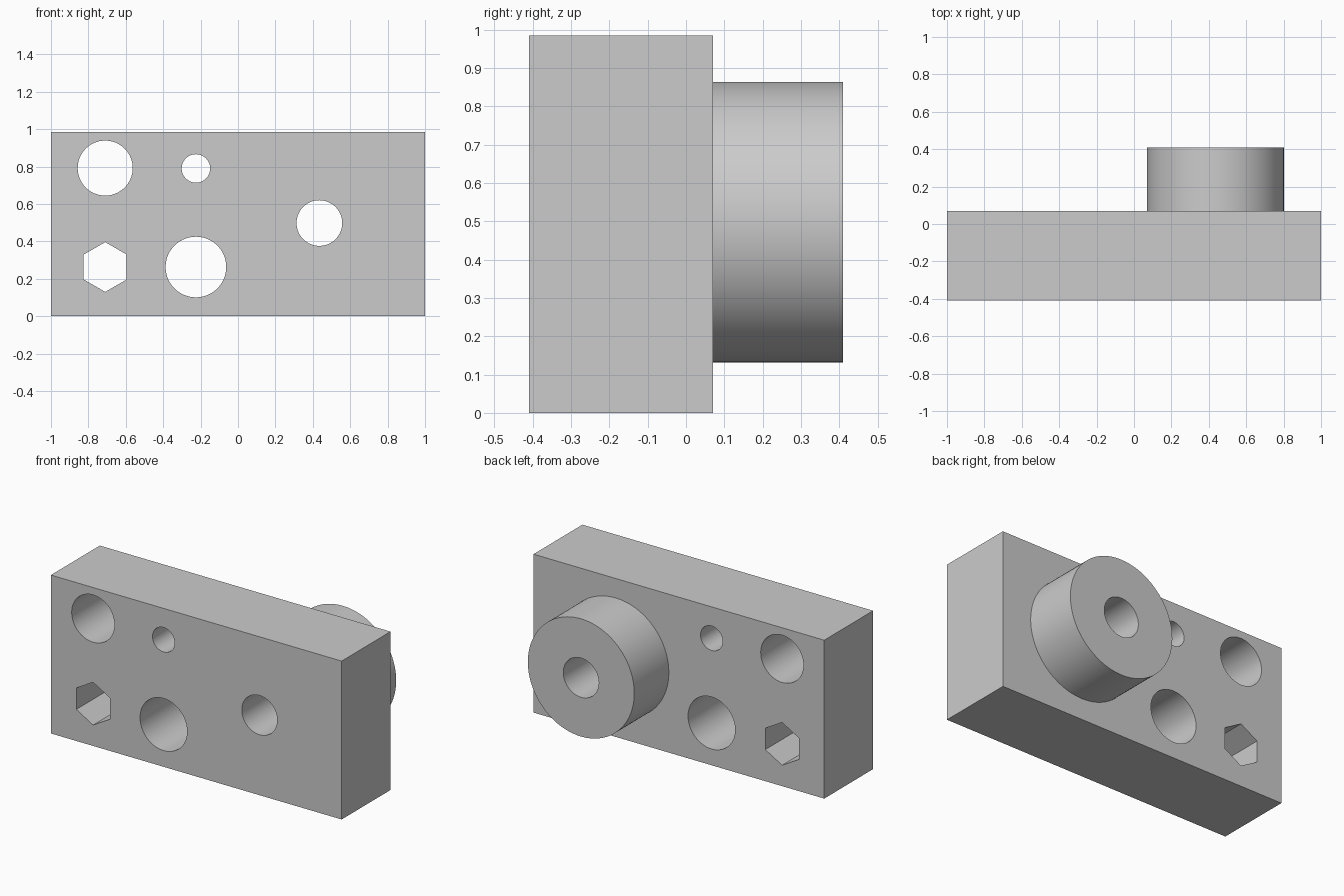
import bpy
import math

cube = bpy.data.objects.get("Cube")
if cube:
    bpy.data.objects.remove(cube, do_unlink=True)

FRONT, BACK, BOSS_END = -0.41, 0.07, 0.41
HEIGHT = 0.985

grey = bpy.data.materials.new("plain_grey")
grey.use_nodes = True
colour = (0.6, 0.6, 0.6, 1)
grey.diffuse_color = colour
grey.node_tree.nodes["Principled BSDF"].inputs["Base Color"].default_value = colour


def rod(name, x, z, radius, y0, y1, sides=96):
    """Cylinder or prism running along y, with a corner pointing up."""
    bpy.ops.mesh.primitive_cylinder_add(
        vertices=sides, radius=radius, depth=y1 - y0,
        location=(x, (y0 + y1) / 2, z), rotation=(math.pi / 2, 0, 0))
    obj = bpy.context.object
    obj.name = name
    obj.data.materials.append(grey)
    return obj


def combine(target, tool, operation):
    """Apply a boolean and remove the tool object."""
    tool.hide_render = True
    mod = target.modifiers.new(tool.name, 'BOOLEAN')
    mod.operation = operation
    mod.solver = 'EXACT'
    mod.object = tool
    bpy.context.view_layer.objects.active = target
    bpy.ops.object.modifier_apply(modifier=mod.name)
    bpy.data.objects.remove(tool, do_unlink=True)


# Rectangular block
bpy.ops.mesh.primitive_cube_add(size=1, location=(0, (FRONT + BACK) / 2, HEIGHT / 2))
block = bpy.context.object
block.name = "drilled_block"
block.scale = (2, BACK - FRONT, HEIGHT)
bpy.ops.object.transform_apply(location=True, rotation=True, scale=True)
block.data.materials.append(grey)

# Round boss on the back, sunk into the block so the two fuse
combine(block, rod("boss", 0.435, 0.498, 0.366, BACK - 0.1, BOSS_END), 'UNION')

# Through holes: name, x, z, radius, sides
holes = [
    ("upper_hole", -0.71, 0.792, 0.147, 96),
    ("small_hole", -0.225, 0.79, 0.076, 96),
    ("lower_hole", -0.225, 0.263, 0.162, 96),
    ("hex_hole", -0.71, 0.263, 0.133, 6),
    ("boss_bore", 0.435, 0.498, 0.122, 96),
]
for name, x, z, radius, sides in holes:
    cutter = rod(name, x, z, radius, FRONT - 0.1, BOSS_END + 0.1, sides)
    combine(block, cutter, 'DIFFERENCE')

# Smooth walls, crisp rims
bpy.ops.object.select_all(action='DESELECT')
block.select_set(True)
bpy.context.view_layer.objects.active = block
bpy.ops.object.shade_smooth_by_angle(angle=math.radians(30))
